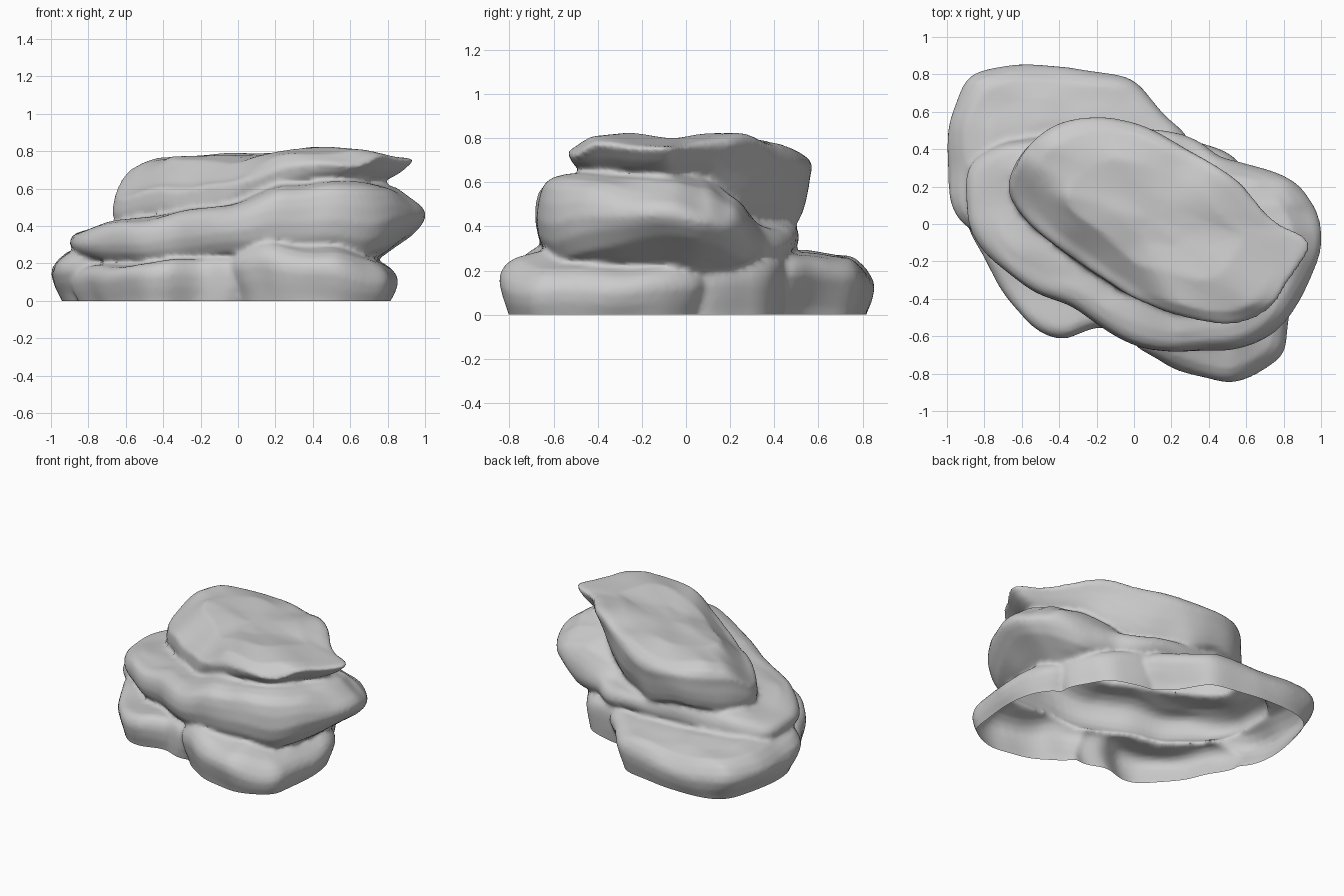
import bpy, bmesh
from mathutils import Vector, noise

if "Cube" in bpy.data.objects:
    bpy.data.objects.remove(bpy.data.objects["Cube"])

# Profiles: (height 0..1, outline scale); negative heights sink into the rock below
BLUNT = [(-.4, .3), (-.2, .6), (0, .82), (.1, .92), (.3, .975), (.5, 1), (.7, .995),
         (.86, .97), (.95, .92), (1, .83), (1.02, .55), (1.03, .28)]
# Base rocks taper in towards the ground (ground level is near .3)
FOOT = [(0, .3), (0, .6), (.03, .85), (.2, .88), (.35, .92), (.52, .97), (.7, 1), (.82, .985),
        (.92, .93), (.98, .84), (1.01, .6), (1.02, .3)]
# Top slab overhangs, with its widest edge high up
TOP = [(-.4, .3), (-.25, .55), (0, .8), (.1, .89), (.3, .94), (.5, .97), (.7, .985), (.86, 1),
       (.96, .97), (1, .87), (1.03, .58), (1.03, .28)]


def interp(table, v):
    """Piecewise-smooth lookup of v in [(key, value), ...]."""
    if v <= table[0][0]:
        return table[0][1]
    for (a, va), (b, vb) in zip(table, table[1:]):
        if v <= b:
            f = (v - a) / (b - a)
            return va + (vb - va) * f * f * (3 - 2 * f)
    return table[-1][1]


def smooth_loop(pts, n=6):
    """Closed Catmull-Rom resampling of an outline."""
    p = [Vector(q) for q in pts]
    out = []
    for i in range(len(p)):
        a, b, c, d = (p[(i + k) % len(p)] for k in (-1, 0, 1, 2))
        for j in range(n):
            t = j / n
            out.append(.5 * (2 * b + (c - a) * t + (2 * a - 5 * b + 4 * c - d) * t * t
                             + (3 * b - a - 3 * c + d) * t ** 3))
    return out


def slab(name, outline, bottom, top, profile=FOOT, lean=(0, 0), rough=.025, seed=0):
    """Rounded rock slab: scaled outline rings between two height functions."""
    loop = smooth_loop(outline)
    c = sum(loop, Vector((0, 0))) / len(loop)
    bm = bmesh.new()

    def vert(xy, t):
        xy = xy + Vector(lean) * (t - .8)
        b, h = bottom(xy.x, xy.y), top(xy.x, xy.y)
        v = Vector((xy.x, xy.y, b + (h - b) * t))
        return bm.verts.new(v + noise.noise_vector(v * 3.5 + Vector((seed, 0, 0))) * rough)

    rings = [[vert(c + (q - c) * s, t) for q in loop] for t, s in profile]
    n = len(loop)
    for lo, hi in zip(rings, rings[1:]):
        for i in range(n):
            j = (i + 1) % n
            bm.faces.new((lo[i], lo[j], hi[j], hi[i]))
    for ring, t in ((rings[0], profile[0][0]), (rings[-1], profile[-1][0])):
        m = vert(c, t)
        for i in range(n):
            bm.faces.new((ring[i], ring[(i + 1) % n], m))
    bmesh.ops.recalc_face_normals(bm, faces=bm.faces)
    me = bpy.data.meshes.new(name)
    bm.to_mesh(me)
    bm.free()
    ob = bpy.data.objects.new(name, me)
    bpy.context.collection.objects.link(ob)
    ob.select_set(True)
    return ob


def below(x, y):
    return -.1


# Base rocks, each running a little below the ground
back = slab("rock_stack", [(-1, .32), (-.97, .6), (-.86, .79), (-.62, .85), (-.3, .835), (-.02, .77),
                           (.17, .57), (.3, .4), (.2, .1), (-.2, -.1), (-.6, -.1), (-.92, 0)],
            below, lambda x, y: interp([(.2, .29), (.5, .29), (.75, .26), (.85, .22)], y)
            - interp([(-1, .04), (-.8, 0)], x), seed=1)
right = slab("base_right", [(-.02, -.62), (.15, -.73), (.35, -.82), (.55, -.845), (.77, -.73), (.82, -.55),
                            (.85, -.3), (.82, -.05), (.66, .1), (.3, .1), (0, -.1), (-.1, -.4)],
             below, lambda x, y: interp([(0, .26), (.15, .31), (.5, .28), (.84, .2)], x)
             - interp([(-.84, .03), (-.65, 0)], y), seed=2)
left = slab("base_left", [(-.9, .05), (-.8, -.17), (-.71, -.36), (-.55, -.55), (-.4, -.615), (-.2, -.56),
                          (0, -.6), (.2, -.5), (.2, 0), (-.2, .2), (-.7, .2)],
            below, lambda x, y: interp([(-.9, .2), (-.6, .19), (-.3, .22), (.1, .25)], x), seed=3)
rear = slab("base_rear", [(.68, .05), (.6, .27), (.47, .4), (.22, .46), (0, .4), (0, 0), (.4, -.15)],
            below, lambda x, y: .25, seed=4)

# Middle slab, rising to the right and falling away at the back
middle = slab("middle_slab", [(-.89, .28), (-.9, .02), (-.78, -.17), (-.56, -.34), (-.33, -.45), (-.1, -.59),
                              (.12, -.67), (.36, -.685), (.62, -.65), (.82, -.5), (.96, -.25), (1, 0),
                              (.91, .17), (.77, .27), (.6, .32), (.47, .36), (.3, .46), (0, .51),
                              (-.3, .5), (-.55, .45), (-.75, .4)],
              lambda x, y: interp([(-.9, .2), (-.5, .19), (.1, .24), (.65, .22), (1, .35)], x),
              lambda x, y: interp([(-.9, .38), (-.6, .43), (-.1, .5), (.25, .61), (.5, .645),
                                   (.8, .62), (1, .53)], x)
              - interp([(-.05, 0), (.1, .04), (.2, .1), (.35, .22)], y)
              * interp([(-.4, 0), (.4, 1)], x), profile=BLUNT, seed=5)

# Top slab: pointed right end, deep back, sloping front-left shoulder
upper = slab("top_slab", [(-.67, .22), (-.62, .36), (-.51, .47), (-.38, .55), (-.22, .58), (0, .55),
                          (.2, .45), (.43, .32), (.6, .19), (.78, 0), (.93, -.12), (.81, -.32),
                          (.7, -.48), (.5, -.535), (.25, -.49), (0, -.42), (-.15, -.32), (-.3, -.2),
                          (-.5, -.04), (-.63, .1)],
             lambda x, y: interp([(-.65, .4), (-.2, .44), (.1, .52), (.4, .61), (.9, .63)], x)
             - interp([(0, 0), (.3, .14), (.5, .22)], y) * interp([(-.3, 0), (.3, 1)], x),
             lambda x, y: interp([(-.66, .73), (-.4, .77), (.1, .775), (.48, .815), (.92, .77)], x)
             - interp([(.4, 0), (.58, .06)], y) - interp([(-.55, .07), (-.4, 0)], y)
             - interp([(0, .15), (.24, 0)], (x + .63) * .636 + (y - .1) * .771)
             * interp([(-.1, 1), (.3, .1)], x),
             profile=TOP, lean=(.09, -.01), seed=6)

# Fuse all rocks into one hollow shell
bpy.context.view_layer.objects.active = back
bpy.ops.object.join()
rm = back.modifiers.new("fuse", 'REMESH')
rm.mode, rm.voxel_size = 'VOXEL', .016
sm = back.modifiers.new("soften", 'SMOOTH')
sm.iterations = 3
bpy.ops.object.modifier_apply(modifier="fuse")
bpy.ops.object.modifier_apply(modifier="soften")

# Leave the shell open underneath
bm = bmesh.new()
bm.from_mesh(back.data)
bmesh.ops.bisect_plane(bm, geom=bm.verts[:] + bm.edges[:] + bm.faces[:],
                       plane_co=(0, 0, 0), plane_no=(0, 0, 1), clear_inner=True)
bm.to_mesh(back.data)
bm.free()
bpy.ops.object.shade_smooth_by_angle(angle=1.0)
